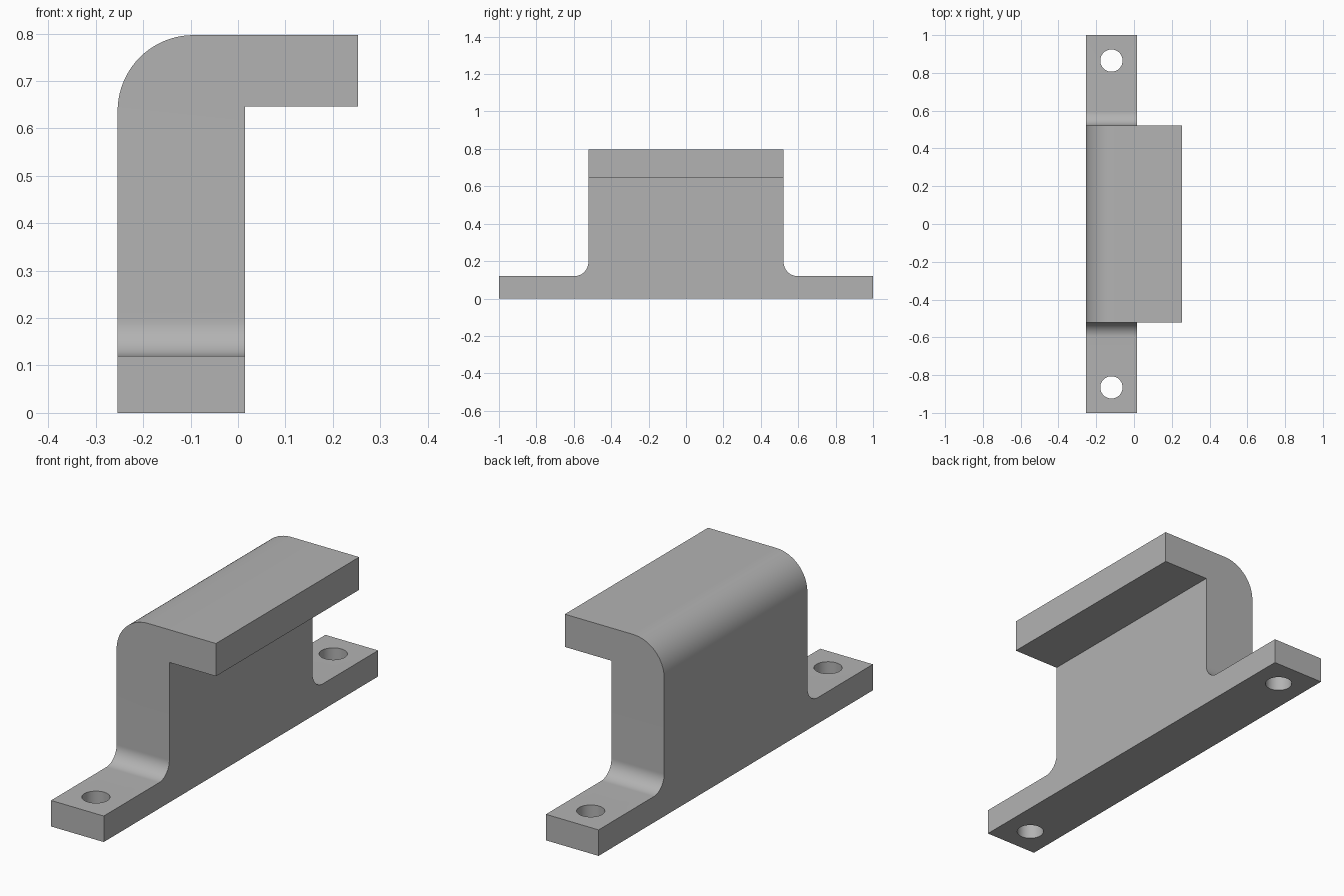
import bpy, bmesh
from math import sin, cos, pi, radians
from mathutils import Vector

if "Cube" in bpy.data.objects:
    bpy.data.objects.remove(bpy.data.objects["Cube"], do_unlink=True)

LEFT, WALL, LIP = -0.254, 0.015, 0.253      # x: back of wall, face of wall, lip end
TOP, LIP_Z, FOOT_Z = 0.797, 0.646, 0.12     # heights
BODY_Y, BEND, FILLET = 0.522, 0.16, 0.075   # half length of body, radii

grey = bpy.data.materials.new("grey_metal")
grey.use_nodes = True
colour = (0.45, 0.45, 0.45, 1)
grey.diffuse_color = colour
grey.node_tree.nodes["Principled BSDF"].inputs["Base Color"].default_value = colour


def arc(cx, cy, r, start, end, steps=20):
    angles = [radians(start + (end - start) * i / steps) for i in range(steps + 1)]
    return [(cx + r * cos(a), cy + r * sin(a)) for a in angles]


def prism(name, outline, place, direction):
    """Extrude a flat outline into a solid."""
    bm = bmesh.new()
    face = bm.faces.new([bm.verts.new(place(a, b)) for a, b in outline])
    side = bmesh.ops.extrude_face_region(bm, geom=[face])["geom"]
    moved = [v for v in side if isinstance(v, bmesh.types.BMVert)]
    bmesh.ops.translate(bm, verts=moved, vec=Vector(direction))
    bmesh.ops.recalc_face_normals(bm, faces=bm.faces)
    mesh = bpy.data.meshes.new(name)
    bm.to_mesh(mesh)
    bm.free()
    mesh.materials.append(grey)
    obj = bpy.data.objects.new(name, mesh)
    bpy.context.collection.objects.link(obj)
    return obj


# Hooked cross-section with a rounded outer bend
hook = [(LEFT, 0), (WALL, 0), (WALL, LIP_Z), (LIP, LIP_Z), (LIP, TOP)]
hook += arc(LEFT + BEND, TOP - BEND, BEND, 90, 180)
bracket = prism("bracket", hook, lambda x, z: (x, -1.2, z), (0, 2.4, 0))

# Side outline: tall body with filleted feet, mirrored
half = [(1, 0), (1, FOOT_Z)]
half += arc(BODY_Y + FILLET, FOOT_Z + FILLET, FILLET, 270, 180)
half += [(BODY_Y, 1)]
side = half + [(-y, z) for y, z in reversed(half)]
tools = [(prism("side_outline", side, lambda y, z: (-0.5, y, z), (1, 0, 0)), "INTERSECT")]

# Bolt holes in the feet
for sign in (-1, 1):
    circle = arc((LEFT + WALL) / 2, sign * 0.865, 0.059, 0, 360, 48)[:-1]
    hole = prism("hole_cutter", circle, lambda x, y: (x, y, -0.1), (0, 0, 0.4))
    tools.append((hole, "DIFFERENCE"))

for tool, operation in tools:
    tool.hide_render = True
    mod = bracket.modifiers.new(tool.name, "BOOLEAN")
    mod.operation, mod.object, mod.solver = operation, tool, "EXACT"

# Bake the cuts and drop the helpers
graph = bpy.context.evaluated_depsgraph_get()
result = bpy.data.meshes.new_from_object(bracket.evaluated_get(graph))
bracket.modifiers.clear()
bracket.data = result
for tool, operation in tools:
    bpy.data.objects.remove(tool, do_unlink=True)

# Smooth the curved surfaces, keep the edges sharp
bpy.ops.object.select_all(action="DESELECT")
bracket.select_set(True)
bpy.context.view_layer.objects.active = bracket
bpy.ops.object.shade_smooth_by_angle(angle=radians(30))
